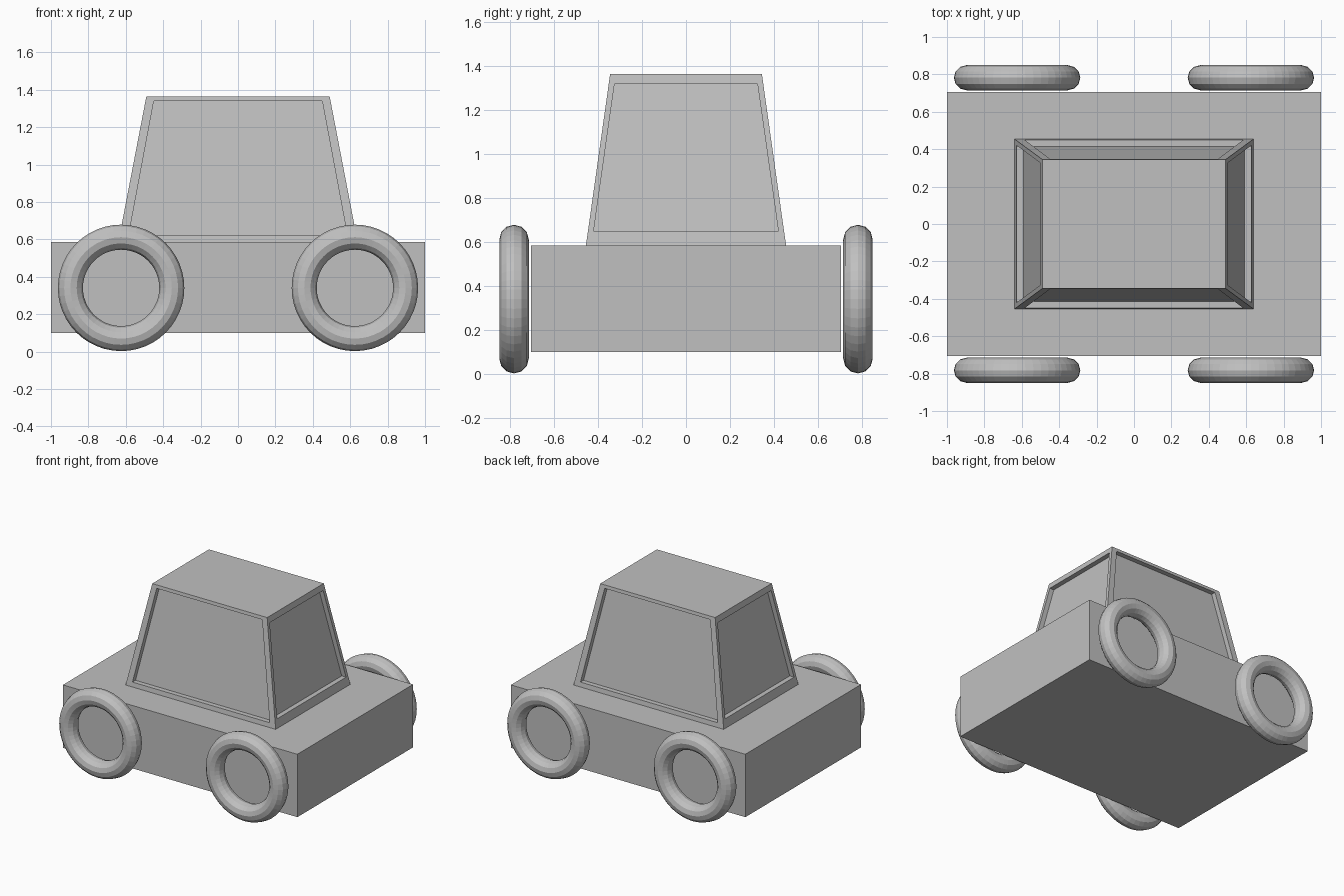
import bpy, bmesh, math
from mathutils import Vector

if "Cube" in bpy.data.objects:
    bpy.data.objects.remove(bpy.data.objects["Cube"])

grey = bpy.data.materials.new("plain grey")
grey.diffuse_color = (0.53, 0.53, 0.53, 1)
grey.use_nodes = True
grey.node_tree.nodes["Principled BSDF"].inputs["Base Color"].default_value = grey.diffuse_color


def finish(name, bm):
    bmesh.ops.recalc_face_normals(bm, faces=bm.faces)
    mesh = bpy.data.meshes.new(name)
    bm.to_mesh(mesh)
    bm.free()
    mesh.materials.append(grey)
    obj = bpy.data.objects.new(name, mesh)
    bpy.context.collection.objects.link(obj)
    return obj


# Body: a plain box
bm = bmesh.new()
bmesh.ops.create_cube(bm, size=1)
bmesh.ops.scale(bm, vec=(2, 1.41, 0.485), verts=bm.verts)
bmesh.ops.translate(bm, vec=(0, 0, 0.3425), verts=bm.verts)
finish("body", bm)

# Cabin: tapered box with a recessed window in each side
Z0, Z1 = 0.585, 1.365
BOTTOM, TOP = (0.64, 0.455), (0.49, 0.345)
DEPTH = 0.037


def half(axis, z):
    return BOTTOM[axis] + (TOP[axis] - BOTTOM[axis]) * (z - Z0) / (Z1 - Z0)


def side_ring(bm, axis, sign, spans, depth):
    """Four points on one side: spans are (z, half width) at bottom and top."""
    (za, wa), (zb, wb) = spans
    ring = []
    for z, w in ((za, -wa), (za, wa), (zb, wb), (zb, -wb)):
        p = Vector((0, 0, z))
        p[axis] = sign * (half(axis, z) - depth)
        p[1 - axis] = w
        ring.append(bm.verts.new(p))
    return ring


bm = bmesh.new()
windows = {0: ((0.65, 0.42), (1.32, 0.325)),
           1: ((0.62, 0.585), (1.34, 0.45))}
for axis, window in windows.items():
    edge = ((Z0, BOTTOM[1 - axis]), (Z1, TOP[1 - axis]))
    for sign in (-1, 1):
        rings = [side_ring(bm, axis, sign, edge, 0),
                 side_ring(bm, axis, sign, window, 0),
                 side_ring(bm, axis, sign, window, DEPTH)]
        for a, b in zip(rings, rings[1:]):
            for i in range(4):
                j = (i + 1) % 4
                bm.faces.new((a[i], a[j], b[j], b[i]))
        bm.faces.new(rings[-1])
# Roof and floor of the cabin
for z, (x, y) in ((Z0, BOTTOM), (Z1, TOP)):
    bm.faces.new([bm.verts.new((sx * x, sy * y, z))
                  for sx, sy in ((-1, -1), (1, -1), (1, 1), (-1, 1))])
bmesh.ops.remove_doubles(bm, verts=bm.verts, dist=0.0005)
finish("cabin", bm)

# Wheels: four open rings standing just off the body
for xs, xname in ((-1, "left"), (1, "right")):
    for ys, yname in ((-1, "front"), (1, "back")):
        bpy.ops.mesh.primitive_torus_add(
            major_radius=0.271, minor_radius=0.067,
            major_segments=48, minor_segments=12,
            location=(xs * 0.625, ys * 0.782, 0.341),
            rotation=(math.pi / 2, 0, 0))
        wheel = bpy.context.object
        wheel.name = f"{yname}_{xname}_wheel"
        wheel.data.materials.append(grey)
